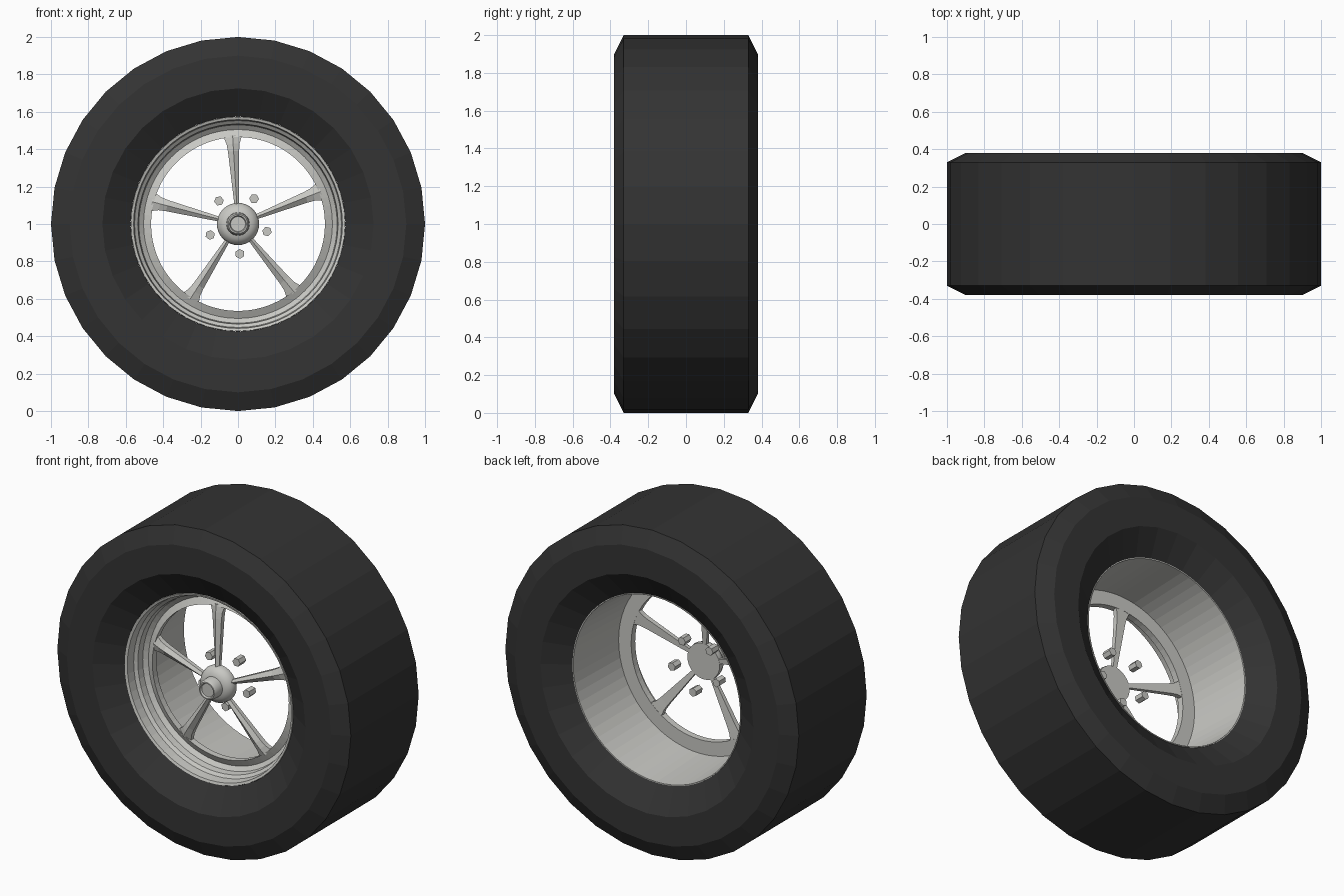
import bpy, bmesh
from math import sin, cos, pi, radians
from mathutils import Matrix, Vector

if "Cube" in bpy.data.objects:
    bpy.data.objects.remove(bpy.data.objects["Cube"])


def material(name, colour):
    m = bpy.data.materials.new(name)
    m.use_nodes = True
    m.diffuse_color = (*colour, 1)
    m.node_tree.nodes["Principled BSDF"].inputs["Base Color"].default_value = (*colour, 1)
    return m


rubber = material("dark rubber", (0.033, 0.033, 0.033))
metal = material("pale metal", (0.58, 0.58, 0.55))


def finish(name, bm, mat, smooth=None):
    """Turn a bmesh, built around the axle, into an object at axle height."""
    bmesh.ops.remove_doubles(bm, verts=bm.verts, dist=1e-5)
    bmesh.ops.recalc_face_normals(bm, faces=bm.faces)
    me = bpy.data.meshes.new(name)
    bm.to_mesh(me)
    bm.free()
    me.materials.append(mat)
    ob = bpy.data.objects.new(name, me)
    ob.location.z = 1
    bpy.context.collection.objects.link(ob)
    if smooth:
        bpy.ops.object.select_all(action="DESELECT")
        ob.select_set(True)
        bpy.context.view_layer.objects.active = ob
        bpy.ops.object.shade_smooth_by_angle(angle=radians(smooth))
    return ob


def lathe(name, profile, sides, mat, closed=False, smooth=None):
    """Revolve (radius, y) points around the axle."""
    bm = bmesh.new()
    rings = [[bm.verts.new((r * sin(2 * pi * i / sides), y, r * cos(2 * pi * i / sides)))
              for i in range(sides)] if r else [bm.verts.new((0, y, 0))] * sides
             for r, y in profile]
    pairs = list(zip(rings, rings[1:]))
    if closed:
        pairs.append((rings[-1], rings[0]))
    for a, b in pairs:
        for i in range(sides):
            j = (i + 1) % sides
            bm.faces.new(list(dict.fromkeys((a[i], a[j], b[j], b[i]))))
    return finish(name, bm, mat, smooth)


# Tyre: chamfered tread, flat sidewalls, sloping bead
half = [(1.0, 0.33), (0.9, 0.38), (0.725, 0.38), (0.575, 0.28)]
lathe("tyre", [(r, -y) for r, y in half] + [(r, y) for r, y in reversed(half)],
      32, rubber, closed=True)

# Rim: stepped front lip, spoke ring and plain barrel towards the back
lathe("rim", [(0.572, -0.285), (0.558, -0.28), (0.553, -0.225), (0.535, -0.21),
              (0.53, -0.17), (0.505, -0.15), (0.465, -0.17), (0.465, -0.13),
              (0.55, -0.13), (0.568, 0.285), (0.574, 0.285), (0.574, -0.27)],
      64, metal, closed=True)

# Hub: round flange with a raised, dished cap
lathe("hub", [(0, -0.17), (0.11, -0.17), (0.113, -0.19), (0.105, -0.215), (0.08, -0.235),
              (0.062, -0.24), (0.06, -0.29), (0.052, -0.305), (0.045, -0.305),
              (0.04, -0.295), (0, -0.295)], 32, metal, smooth=35)


def spoke(name, angle):
    # (radius, half width, front y, back y) from hub to flared foot
    stations = [(0.07, 0.011, -0.21, -0.175), (0.39, 0.03, -0.185, -0.14),
                (0.43, 0.035, -0.18, -0.135), (0.475, 0.052, -0.17, -0.13)]
    bm = bmesh.new()
    loops = []
    for r, w, f, b in stations:
        section = [(-w, b), (-w, f + 0.015), (0, f), (w, f + 0.015), (w, b)]
        loops.append([bm.verts.new((r, y, z)) for z, y in section])
    for a, b in zip(loops, loops[1:]):
        for i in range(5):
            j = (i + 1) % 5
            bm.faces.new((a[i], a[j], b[j], b[i]))
    bm.faces.new(loops[0])
    bm.faces.new(loops[-1])
    bm.transform(Matrix.Rotation(-angle, 4, "Y"))
    finish(name, bm, metal)


def lug_nut(name, angle):
    bm = bmesh.new()
    bmesh.ops.create_cone(bm, cap_ends=True, segments=6, radius1=0.026, radius2=0.026, depth=0.06)
    bm.transform(Matrix.Translation(Vector((0.16, -0.11, 0))) @ Matrix.Rotation(pi / 2, 4, "X")
                 @ Matrix.Rotation(pi / 6, 4, "Z"))
    bm.transform(Matrix.Rotation(-angle, 4, "Y"))
    finish(name, bm, metal)


# Five spokes with a lug nut between each pair
for k in range(5):
    spoke(f"spoke_{k + 1}", radians(93.5 + 72 * k))
    lug_nut(f"lug_nut_{k + 1}", radians(57.5 + 72 * k))
